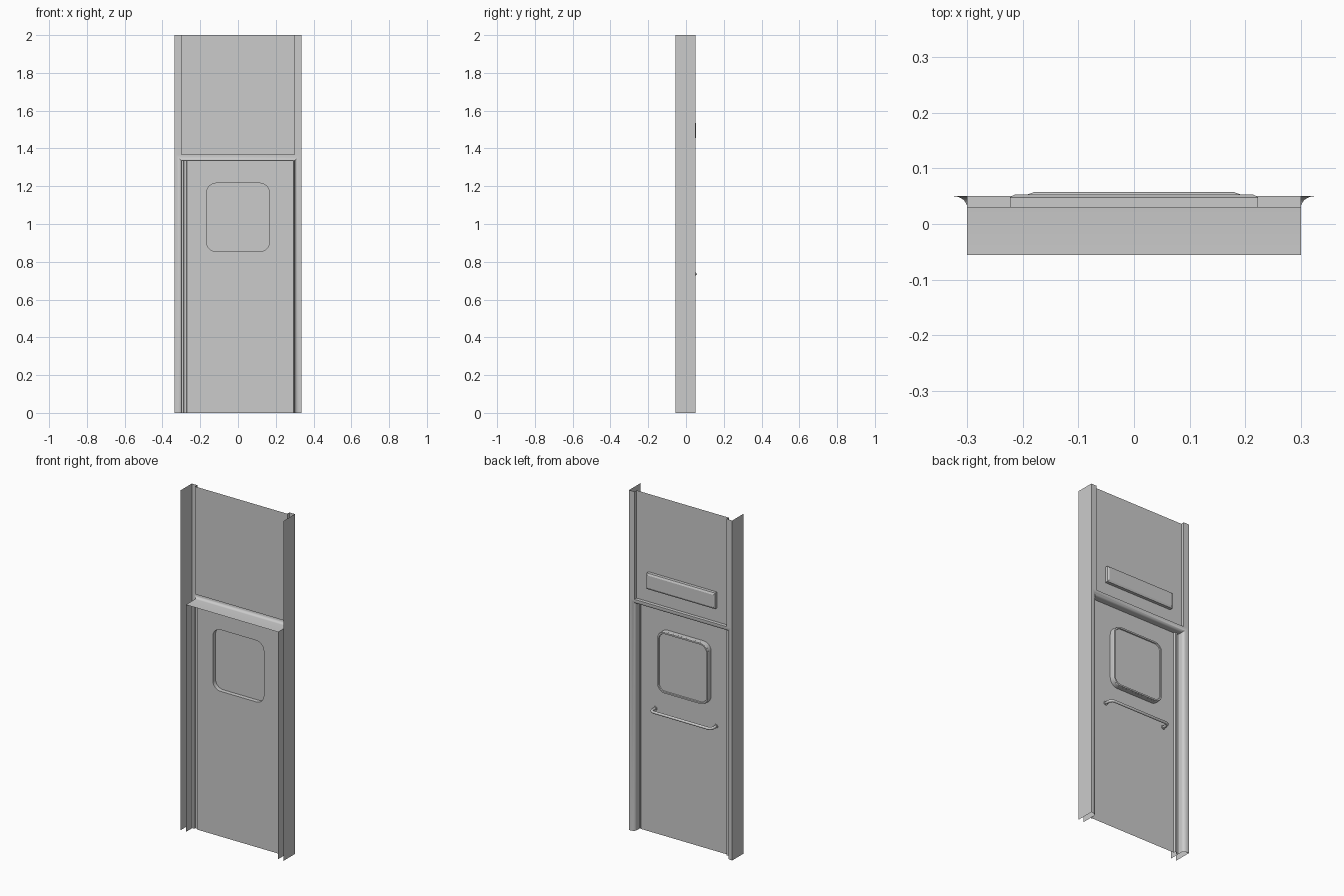
import bpy, bmesh, math
from mathutils import Vector

if "Cube" in bpy.data.objects:
    bpy.data.objects.remove(bpy.data.objects["Cube"])

H = 2.0          # total height
W = 0.336        # outer half width
JX, JZ = 0.30, 1.337   # doorway half width and height
SILL = 1.366     # bottom of upper panel
FRONT, PANEL, BACK = -0.056, 0.03, 0.05
DOOR = 0.003     # door leaf plane
R = 0.025        # doorway edge rounding


def finish(name, bm, smooth=False):
    bmesh.ops.remove_doubles(bm, verts=bm.verts, dist=1e-5)
    bmesh.ops.recalc_face_normals(bm, faces=bm.faces)
    me = bpy.data.meshes.new(name)
    bm.to_mesh(me)
    bm.free()
    ob = bpy.data.objects.new(name, me)
    bpy.context.collection.objects.link(ob)
    if smooth:
        bpy.ops.object.select_all(action='DESELECT')
        ob.select_set(True)
        bpy.context.view_layer.objects.active = ob
        bpy.ops.object.shade_smooth_by_angle(angle=math.radians(35))
    return ob


def loft(bm, rows, closed=False):
    grid = [[bm.verts.new(p) for p in row] for row in rows]
    for a, b in zip(grid, grid[1:]):
        n = len(a)
        for i in range(n if closed else n - 1):
            j = (i + 1) % n
            bm.faces.new((a[i], a[j], b[j], b[i]))
    return grid


def quad(bm, x0, x1, z0, z1, y):
    loft(bm, [[(x0, y, z0), (x1, y, z0)], [(x0, y, z1), (x1, y, z1)]])


def rounded_rect(hw, hh, r, y, cz, seg=8):
    pts = []
    for k, (sx, sz) in enumerate(((1, 1), (-1, 1), (-1, -1), (1, -1))):
        for i in range(seg + 1):
            a = math.pi / 2 * (k + i / seg)
            pts.append((sx * (hw - r) + r * math.cos(a), y,
                        cz + sz * (hh - r) + r * math.sin(a)))
    return pts


# Doorway lining: jambs and lintel with rounded edge
bm = bmesh.new()
prof = [(0, FRONT), (0, PANEL)]
for i in range(1, 9):
    t = math.pi / 2 * i / 8
    prof.append((R - R * math.cos(t), PANEL + (BACK - PANEL) * math.sin(t)))
loft(bm, [[(-JX - d, y, 0), (-JX - d, y, JZ + d), (JX + d, y, JZ + d), (JX + d, y, 0)]
          for d, y in prof])
finish("doorway_lining", bm, True)

# Outer posts and flat back flange
bm = bmesh.new()
for s in (-1, 1):
    loft(bm, [[(s * W, FRONT, z), (s * W, BACK, z)] for z in (0, H)])
    quad(bm, s * (JX + R), s * W, 0, H, BACK)
    quad(bm, s * JX, s * (JX + R), JZ + R, H, BACK)
quad(bm, -JX, JX, JZ + R, SILL, BACK)
finish("outer_frame", bm)

# Upper panel with stepped edges
bm = bmesh.new()
loft(bm, [[(-JX, y, H), (-JX, y, SILL), (JX, y, SILL), (JX, y, H)]
          for y in (BACK, PANEL)])
quad(bm, -JX, JX, SILL, H, PANEL)
finish("upper_panel", bm)

# Door leaf with window opening
WZ, WHX, WHZ, WR = 1.035, 0.166, 0.181, 0.05
bm = bmesh.new()
edges = []
for loop in ([(-0.27, DOOR, 0), (0.29, DOOR, 0), (0.29, DOOR, JZ), (-0.27, DOOR, JZ)],
             rounded_rect(WHX, WHZ, WR, DOOR, WZ)):
    vs = [bm.verts.new(p) for p in loop]
    edges += [bm.edges.new((vs[i - 1], vs[i])) for i in range(len(vs))]
bmesh.ops.triangle_fill(bm, edges=edges, use_beauty=True, normal=Vector((0, -1, 0)))
finish("door_leaf", bm)

# Window pane set back in a pocket
PANE = DOOR + 0.025
bm = bmesh.new()
g = loft(bm, [rounded_rect(WHX, WHZ, WR, y, WZ) for y in (DOOR, PANE)], True)
bm.faces.new(g[1])
finish("window_pane", bm, True)

# Raised trim around the window
bm = bmesh.new()
y0, y1 = PANE + 0.0005, PANE + 0.006
loft(bm, [rounded_rect(WHX - d, WHZ - d, WR - d, y, WZ)
          for d, y in ((0, y0), (0.002, y1), (0.011, y1), (0.013, y0))], True)
finish("window_trim", bm, True)

# Vertical edge mouldings beside the door
for name, pr in (("hinge_moulding", [(-JX, DOOR), (-0.288, DOOR), (-0.285, DOOR + 0.01),
                                     (-0.273, DOOR + 0.01), (-0.27, DOOR)]),
                 ("latch_moulding", [(0.29, DOOR), (0.291, DOOR - 0.006),
                                     (0.295, DOOR - 0.006), (0.297, DOOR), (JX, DOOR)])):
    bm = bmesh.new()
    loft(bm, [[(x, y, z) for x, y in pr] for z in (0, JZ)])
    finish(name, bm)


# Raised plate on the upper panel
def rect(hx, hz, y, cz=1.495):
    return [(-hx, y, cz - hz), (hx, y, cz - hz), (hx, y, cz + hz), (-hx, y, cz + hz)]


bm = bmesh.new()
g = loft(bm, [rect(0.223, 0.047, PANEL), rect(0.223, 0.047, 0.048),
              rect(0.214, 0.036, 0.053)], True)
bm.faces.new(g[-1])
finish("raised_plate", bm)

# Bowed pull bar
path = [(-0.198, DOOR), (-0.198, 0.028), (-0.195, 0.038), (-0.188, 0.046), (-0.178, 0.0495)]
path += [(-x, y) for x, y in reversed(path)]
cu = bpy.data.curves.new("pull_bar", 'CURVE')
cu.dimensions = '3D'
cu.bevel_depth = 0.008
cu.bevel_resolution = 3
cu.use_fill_caps = True
sp = cu.splines.new('POLY')
sp.points.add(len(path) - 1)
for p, (x, y) in zip(sp.points, path):
    p.co = (x, y, 0.735, 1)
sp.use_smooth = True
bpy.context.collection.objects.link(bpy.data.objects.new("pull_bar", cu))

# Mounting pads for the pull bar
for s, side in ((-1, "left"), (1, "right")):
    bpy.ops.mesh.primitive_cylinder_add(vertices=20, radius=0.012, depth=0.005,
                                        location=(s * 0.198, DOOR + 0.003, 0.735),
                                        rotation=(math.pi / 2, 0, 0))
    bpy.context.object.name = side + "_bar_pad"
    bpy.ops.object.shade_smooth_by_angle()
